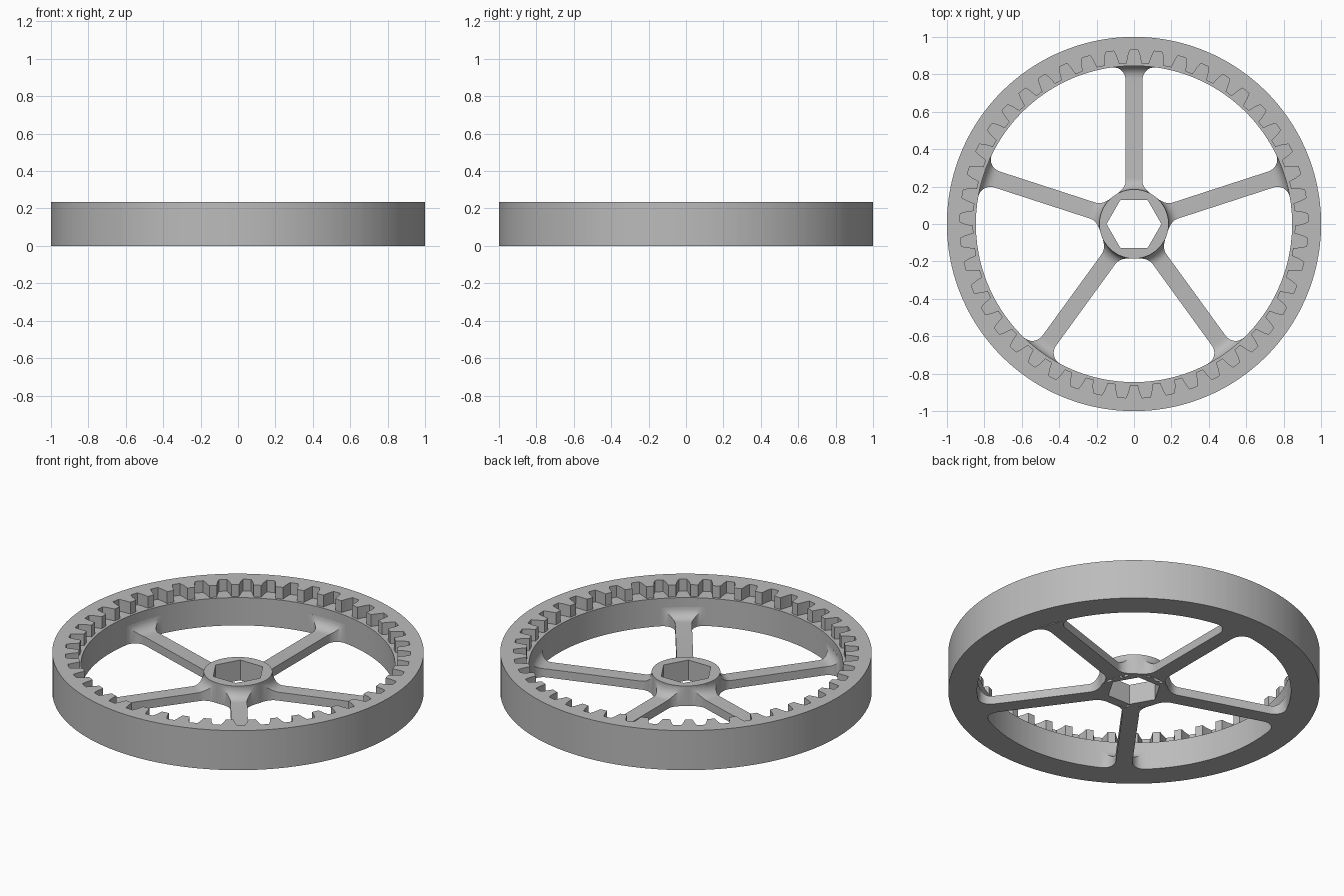
import bpy
import bmesh
from math import sin, cos, pi, tau, sqrt, asin, radians

cube = bpy.data.objects.get("Cube")
if cube:
    bpy.data.objects.remove(cube, do_unlink=True)

grey = bpy.data.materials.new("plain grey")
grey.use_nodes = True
colour = (0.5, 0.5, 0.5, 1)
grey.diffuse_color = colour
grey.node_tree.nodes["Principled BSDF"].inputs["Base Color"].default_value = colour

HEIGHT, LEDGE = 0.235, 0.165
BORE, TIP, ROOT = 0.845, 0.86, 0.93
TEETH = 45
HUB_R, HUB_H, HEX_FLAT = 0.185, 0.12, 0.127
SPOKES, SPOKE_HALF, SPOKE_H = 5, 0.045, 0.05


def loft(name, sections, closed):
    """Skin a row of matching closed sections, either as a loop or with end caps."""
    bm = bmesh.new()
    rows = [[bm.verts.new(p) for p in s] for s in sections]
    pairs = list(zip(rows, rows[1:]))
    if closed:
        pairs.append((rows[-1], rows[0]))
    else:
        bm.faces.new(rows[0])
        bm.faces.new(rows[-1])
    count = len(rows[0])
    for a, b in pairs:
        for i in range(count):
            j = (i + 1) % count
            bm.faces.new((a[i], a[j], b[j], b[i]))
    bmesh.ops.recalc_face_normals(bm, faces=bm.faces)
    mesh = bpy.data.meshes.new(name)
    bm.to_mesh(mesh)
    bm.free()
    mesh.materials.append(grey)
    obj = bpy.data.objects.new(name, mesh)
    bpy.context.collection.objects.link(obj)
    bpy.ops.object.select_all(action='DESELECT')
    obj.select_set(True)
    bpy.context.view_layer.objects.active = obj
    bpy.ops.object.shade_smooth_by_angle(angle=radians(30))
    return obj


def polar(r, angle, z):
    return (r * cos(angle), r * sin(angle), z)


# Rim with internal teeth above a plain bore
tooth = [(-0.33, ROOT), (-0.25, 0.902), (-0.17, TIP),
         (0.17, TIP), (0.25, 0.902), (0.33, ROOT)]
sections = []
for k in range(TEETH):
    for offset, r in tooth:
        a = -pi / 2 + (k + offset) * tau / TEETH
        sections.append([polar(1, a, 0), polar(1, a, HEIGHT),
                         polar(r, a, HEIGHT), polar(r, a, LEDGE),
                         polar(BORE, a, LEDGE), polar(BORE, a, 0)])
loft("toothed_rim", sections, True)

# Hub with a hexagonal hole
sections = []
for k in range(72):
    a = k * tau / 72
    hole = HEX_FLAT / cos(a % (pi / 3) - pi / 6)
    sections.append([polar(HUB_R, a, 0), polar(HUB_R, a, HUB_H),
                     polar(hole, a, HUB_H), polar(hole, a, 0)])
loft("hub", sections, True)


def fillet(distance, radius):
    """Extra size of a quarter-round blend at a distance from the wall."""
    gap = max(0, radius - max(0, distance))
    return radius - sqrt(radius * radius - gap * gap)


# Spokes, blended into the hub and rim sideways and upwards
steps = [1 - cos(i * pi / 16) for i in range(9)]
radii = [HUB_R - 0.005] + [HUB_R + 0.06 * s for s in steps]
radii += [BORE - 0.08 * s for s in reversed(steps)] + [BORE + 0.005]
COLUMNS = 8
for k in range(SPOKES):
    middle = pi / 2 + k * tau / SPOKES
    sections = []
    for r in radii:
        inner, outer = r - HUB_R, BORE - r
        half = SPOKE_HALF + fillet(inner, 0.05) + fillet(outer, 0.075)
        top = SPOKE_H + fillet(inner, 0.06) + fillet(outer, 0.06)
        spread = asin(half / r)
        angles = [middle + spread * (2 * i / COLUMNS - 1) for i in range(COLUMNS + 1)]
        sections.append([polar(r, a, top) for a in angles]
                        + [polar(r, a, 0) for a in reversed(angles)])
    loft(f"spoke_{k + 1}", sections, False)
